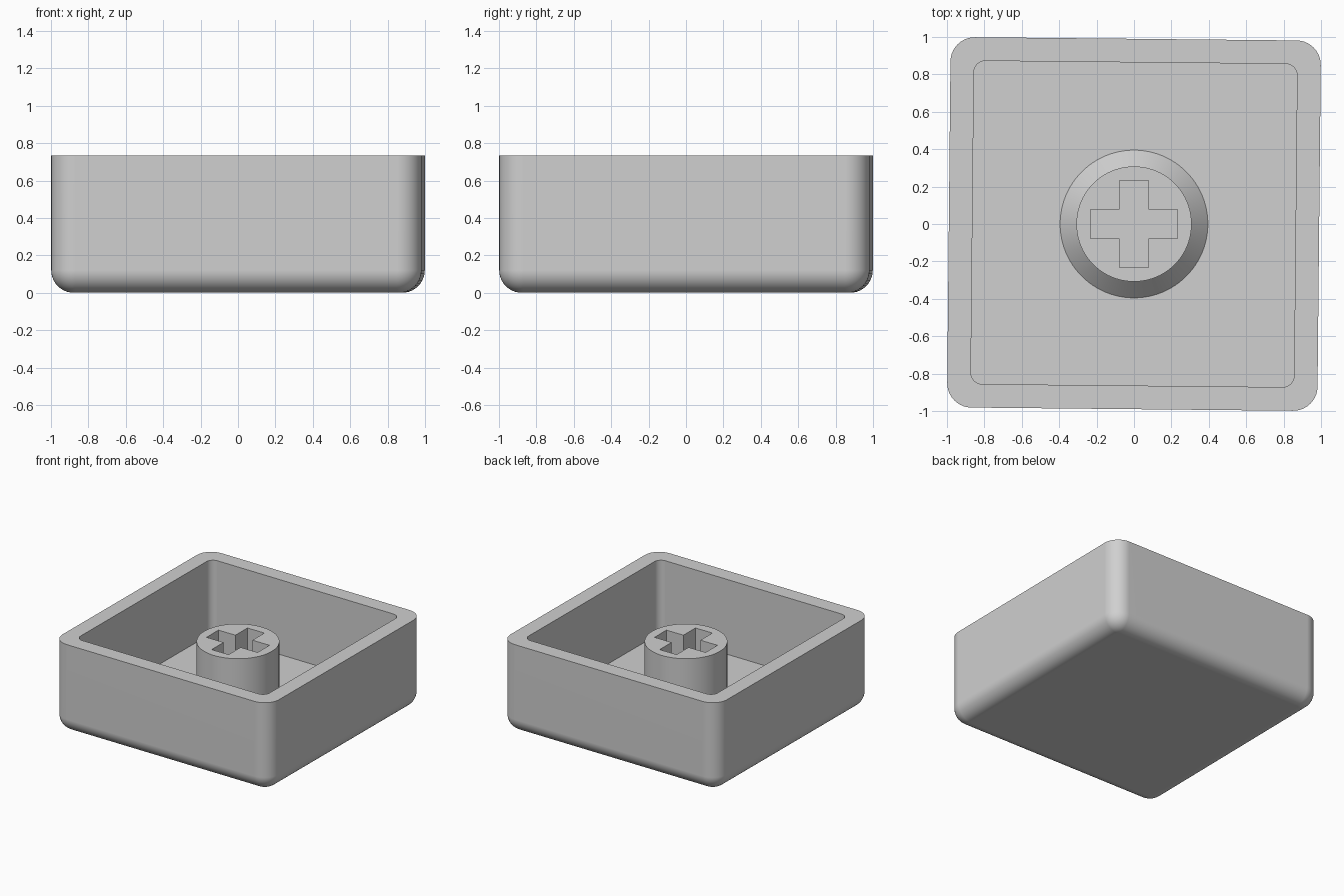
import bpy, bmesh, math

if "Cube" in bpy.data.objects:
    bpy.data.objects.remove(bpy.data.objects["Cube"])

HEIGHT, FLOOR, STEM_TOP = 0.735, 0.12, 0.62
TWIST = -0.01          # the shell sits very slightly rotated

plastic = bpy.data.materials.new("grey plastic")
plastic.diffuse_color = (0.63, 0.63, 0.63, 1)
plastic.use_nodes = True
plastic.node_tree.nodes["Principled BSDF"].inputs["Base Color"].default_value = plastic.diffuse_color


def rounded_square(half, radius, steps=10):
    """Points of a rounded square, counter-clockwise."""
    pts = []
    for q in range(4):
        mid = math.radians(45 + 90 * q)
        cx = math.copysign(half - radius, math.cos(mid))
        cy = math.copysign(half - radius, math.sin(mid))
        for i in range(steps + 1):
            a = math.radians(90 * (q + i / steps))
            pts.append((cx + radius * math.cos(a), cy + radius * math.sin(a)))
    return pts


def circle(radius, count=96):
    return [(radius * math.cos(2 * math.pi * i / count),
             radius * math.sin(2 * math.pi * i / count)) for i in range(count)]


def ring(bm, pts, z):
    return [bm.verts.new((x, y, z)) for x, y in pts]


def bridge(bm, a, b):
    n = len(a)
    for i in range(n):
        j = (i + 1) % n
        bm.faces.new((a[i], a[j], b[j], b[i]))


def finish(bm, name):
    mesh = bpy.data.meshes.new(name)
    bm.to_mesh(mesh)
    bm.free()
    mesh.materials.append(plastic)
    ob = bpy.data.objects.new(name, mesh)
    bpy.context.collection.objects.link(ob)
    bpy.ops.object.select_all(action='DESELECT')
    ob.select_set(True)
    bpy.context.view_layer.objects.active = ob
    bpy.ops.object.shade_smooth_by_angle(angle=math.radians(30))
    weighted = ob.modifiers.new("even_normals", 'WEIGHTED_NORMAL')
    weighted.keep_sharp = True
    return ob


# Shell: rounded underside, straight walls, flat rim, hollow inside
bm = bmesh.new()
half, corner, fillet = 0.99, 0.13, 0.12
rings = []
for i in range(11):
    t = math.radians(9 * i)
    inset = fillet * (1 - math.sin(t))
    rings.append(ring(bm, rounded_square(half - inset, corner - inset),
                      fillet * (1 - math.cos(t))))
rings.append(ring(bm, rounded_square(half, corner), HEIGHT))
rings.append(ring(bm, rounded_square(0.864, 0.06), HEIGHT))
rings.append(ring(bm, rounded_square(0.864, 0.06), FLOOR))
for a, b in zip(rings, rings[1:]):
    bridge(bm, a, b)
bm.faces.new(rings[0][::-1])
bm.faces.new(rings[-1])
shell = finish(bm, "shell")
shell.rotation_euler.z = TWIST

# Stem: post with a chamfered foot and a cross-shaped socket
bm = bmesh.new()
foot = ring(bm, circle(0.395), FLOOR)
neck = ring(bm, circle(0.308), FLOOR + 0.09)
top = ring(bm, circle(0.308), STEM_TOP)
bridge(bm, foot, neck)
bridge(bm, neck, top)
arm, w = 0.232, 0.077
quarter = [(arm, -w), (arm, w), (w, w)]
cross = []
for q in range(4):
    c, s = [(1, 0), (0, 1), (-1, 0), (0, -1)][q]
    cross += [(x * c - y * s, x * s + y * c) for x, y in quarter]
lip = ring(bm, cross, STEM_TOP)
base = ring(bm, cross, FLOOR)
bridge(bm, lip, base)
edges = [bm.edges.get((loop[i - 1], loop[i]))
         for loop in (top, lip) for i in range(len(loop))]
bmesh.ops.triangle_fill(bm, edges=edges, use_beauty=True, normal=(0, 0, 1))
bmesh.ops.recalc_face_normals(bm, faces=bm.faces)
if max(bm.faces, key=lambda f: f.calc_center_median().z).normal.z < 0:
    bmesh.ops.reverse_faces(bm, faces=bm.faces)
finish(bm, "stem")
